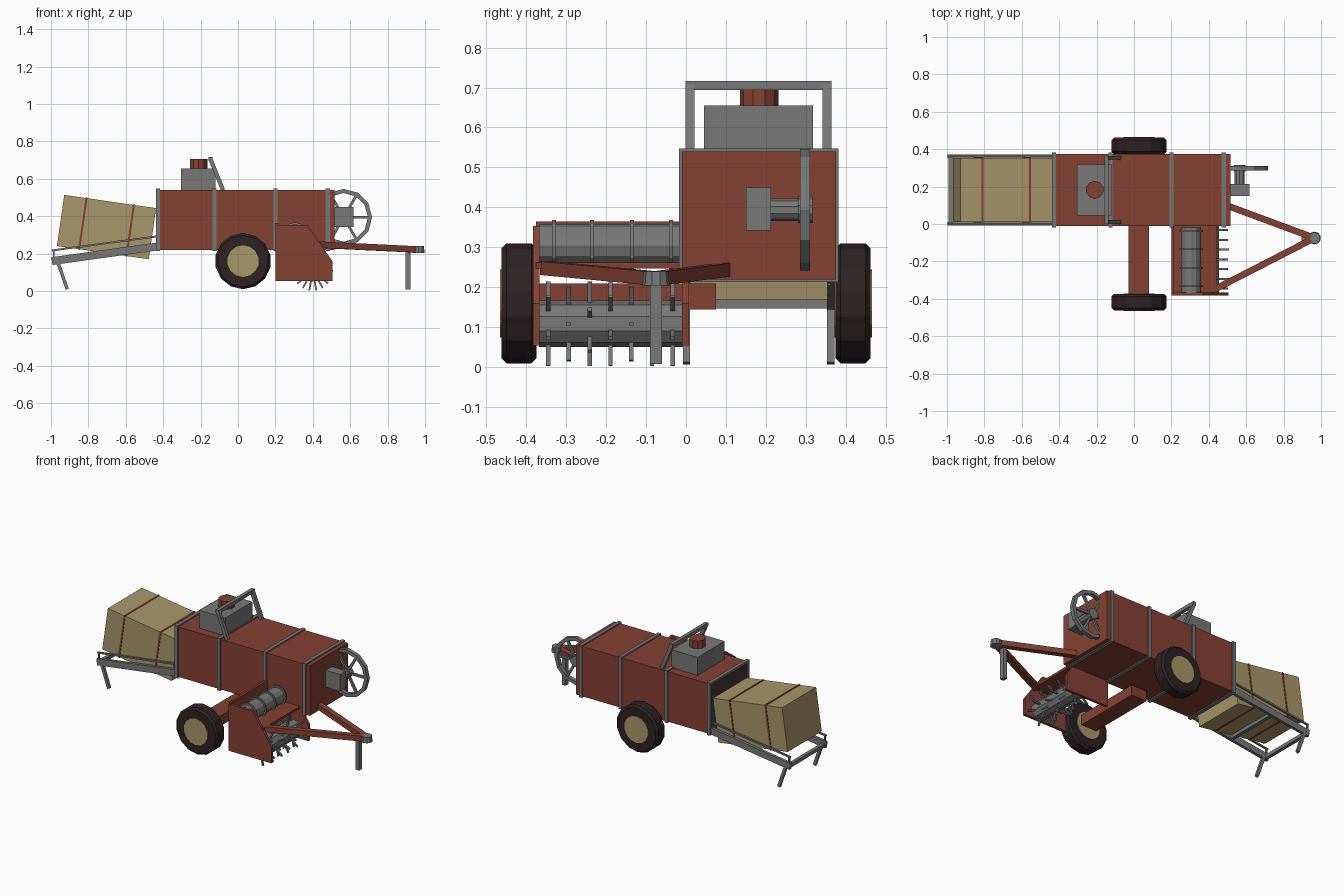
import bpy, bmesh, math
from mathutils import Vector, Matrix

if "Cube" in bpy.data.objects:
    bpy.data.objects.remove(bpy.data.objects["Cube"])


def material(name, r, g, b):
    m = bpy.data.materials.new(name)
    m.diffuse_color = (r, g, b, 1)
    m.use_nodes = True
    m.node_tree.nodes["Principled BSDF"].inputs["Base Color"].default_value = m.diffuse_color
    return m


RED = material("barn red", 0.235, 0.053, 0.034)
GREY = material("steel grey", 0.185, 0.188, 0.185)
TAN = material("straw tan", 0.40, 0.31, 0.145)
DARK = material("rubber dark", 0.026, 0.016, 0.018)


def finish(name, bm, *mats):
    bmesh.ops.recalc_face_normals(bm, faces=bm.faces)
    me = bpy.data.meshes.new(name)
    bm.to_mesh(me)
    bm.free()
    for m in mats:
        me.materials.append(m)
    ob = bpy.data.objects.new(name, me)
    bpy.context.collection.objects.link(ob)
    return ob


def add_box(bm, x0, x1, y0, y1, z0, z1):
    mat = Matrix.Translation(((x0 + x1) / 2, (y0 + y1) / 2, (z0 + z1) / 2))
    mat = mat @ Matrix.Diagonal((x1 - x0, y1 - y0, z1 - z0, 1))
    return bmesh.ops.create_cube(bm, size=1, matrix=mat)["verts"]


def add_bar(bm, p, q, w, h):
    p, q = Vector(p), Vector(q)
    d = q - p
    mat = Matrix.Translation((p + q) / 2) @ d.to_track_quat('X', 'Z').to_matrix().to_4x4()
    bmesh.ops.create_cube(bm, size=1, matrix=mat @ Matrix.Diagonal((d.length, w, h, 1)))


def add_cyl(bm, c, r, depth, n, axis='Y', r2=None):
    rot = Matrix.Rotation(math.pi / 2, 4, 'X') if axis == 'Y' else Matrix()
    return bmesh.ops.create_cone(bm, cap_ends=True, segments=n, radius1=r, radius2=r2 or r,
                                 depth=depth, matrix=Matrix.Translation(c) @ rot)["verts"]


def box(name, mat, *dims):
    bm = bmesh.new()
    add_box(bm, *dims)
    return finish(name, bm, mat)


def bars(name, mat, items):
    bm = bmesh.new()
    for it in items:
        add_bar(bm, *it)
    return finish(name, bm, mat)


def cyl(name, mat, *args, **kw):
    bm = bmesh.new()
    add_cyl(bm, *args, **kw)
    return finish(name, bm, mat)


def add_frame(bm, x, w, y0, y1, z0, z1, t):
    # rectangular hoop around the x axis
    a, b = x - w / 2, x + w / 2
    add_box(bm, a, b, y0, y1, z1 - t, z1)
    add_box(bm, a, b, y0, y1, z0, z0 + t)
    add_box(bm, a, b, y0, y0 + t, z0 + t, z1 - t)
    add_box(bm, a, b, y1 - t, y1, z0 + t, z1 - t)


# bale chamber, open at the rear with a dark interior
bm = bmesh.new()
add_box(bm, -0.43, 0.516, -0.01, 0.375, 0.22, 0.54)
bm.faces.ensure_lookup_table()
rear = min(bm.faces, key=lambda f: f.calc_center_median().x)
bmesh.ops.inset_region(bm, faces=[rear], thickness=0.015)
inner = bmesh.ops.extrude_face_region(bm, geom=[rear])
bmesh.ops.translate(bm, vec=(0.3, 0, 0), verts=[v for v in inner["geom"] if isinstance(v, bmesh.types.BMVert)])
if rear.is_valid:
    bmesh.ops.delete(bm, geom=[rear], context='FACES_ONLY')
for f in bm.faces:
    c = f.calc_center_median()
    if abs(c.x + 0.28) < 0.02 or abs(c.x + 0.13) < 0.01:
        f.material_index = 1
finish("bale_chamber", bm, RED, DARK)

# reinforcing bands
bm = bmesh.new()
for x in (-0.427, -0.125, 0.2, 0.48):
    add_frame(bm, x, 0.022, -0.018, 0.382, 0.213, 0.548, 0.014)
finish("chamber_bands", bm, GREY)

# knotter housing, cap and guard hoop on top
box("knotter_box", GREY, -0.305, -0.12, 0.045, 0.318, 0.54, 0.655)
cyl("knotter_cap", RED, (-0.21, 0.183, 0.675), 0.048, 0.06, 10, axis='Z')
top, base = (-0.147, 0.705), (-0.08, 0.54)
bars("guard_hoop", GREY, [((base[0], y, base[1]), (top[0], y, top[1]), 0.022, 0.022) for y in (0.01, 0.353)]
     + [((top[0], -0.001, top[1]), (top[0], 0.364, top[1]), 0.022, 0.022)])

# wheels and axle
for side, s in (("left", -1), ("right", 1)):
    bm = bmesh.new()
    add_cyl(bm, (0.027, s * 0.418, 0.16), 0.15, 0.087, 14)
    rims = [e for e in bm.edges if abs(e.verts[0].co.y - e.verts[1].co.y) < 1e-5]
    bmesh.ops.bevel(bm, geom=rims, offset=0.012, segments=1, affect='EDGES')
    finish(side + "_tyre", bm, DARK)
    cyl(side + "_wheel_hub", TAN, (0.027, s * 0.418, 0.16), 0.085, 0.094, 14)
box("axle", RED, -0.03, 0.08, -0.38, 0.075, 0.145, 0.21)

# pickup side plates
outline = [(0.2, 0.055), (0.505, 0.055), (0.505, 0.16), (0.37, 0.353), (0.2, 0.353)]
for name, y in (("outer", -0.383), ("inner", -0.01)):
    bm = bmesh.new()
    face = bm.faces.new([bm.verts.new((x, y, z)) for x, z in outline])
    ext = bmesh.ops.extrude_face_region(bm, geom=[face])
    bmesh.ops.translate(bm, vec=(0, 0.017, 0), verts=[v for v in ext["geom"] if isinstance(v, bmesh.types.BMVert)])
    finish("pickup_%s_plate" % name, bm, RED)

# auger trough
box("trough_back", RED, 0.2, 0.215, -0.375, -0.01, 0.25, 0.365)
box("trough_floor", RED, 0.2, 0.445, -0.375, -0.01, 0.247, 0.262)

# auger with flights
bm = bmesh.new()
add_cyl(bm, (0.305, -0.193, 0.305), 0.053, 0.35, 12)
for y in (-0.33, -0.235, -0.135, -0.037):
    add_cyl(bm, (0.305, y, 0.305), 0.063, 0.01, 12)
finish("auger", bm, GREY)

# pickup reel with tines
bm = bmesh.new()
add_cyl(bm, (0.4, -0.188, 0.109), 0.058, 0.36, 10)
for i in range(7):
    y = -0.345 + i * 0.052
    for k in range(6):
        a = math.radians(60 * k + 20 * i + 10)
        d = Vector((math.sin(a), 0, -math.cos(a)))
        c = Vector((0.4, y, 0.109))
        add_bar(bm, c + d * 0.04, c + d * 0.107, 0.011, 0.009)
finish("pickup_reel", bm, GREY)

# drawbar, hitch and stand
hitch = (0.965, -0.075, 0.222)
bars("drawbar", RED, [((0.48, 0.105, 0.245), hitch, 0.035, 0.034),
                      ((0.43, -0.35, 0.248), hitch, 0.035, 0.034)])
cyl("hitch", GREY, hitch, 0.034, 0.036, 10, axis='Z', r2=0.031)
box("hitch_stand", GREY, 0.895, 0.921, -0.09, -0.06, 0.008, 0.215)

# gearbox, shaft and flywheel at the front
box("gearbox", GREY, 0.51, 0.617, 0.15, 0.213, 0.342, 0.45)
cyl("flywheel_shaft", GREY, (0.565, 0.255, 0.394), 0.028, 0.12, 10)
bm = bmesh.new()
n = 12
rings = []
for r, y in ((0.152, 0.285), (0.152, 0.31), (0.13, 0.31), (0.13, 0.285)):
    rings.append([bm.verts.new((0.565 + r * math.cos(2 * math.pi * k / n), y,
                                0.394 + r * math.sin(2 * math.pi * k / n))) for k in range(n)])
for j in range(4):
    a, b = rings[j], rings[(j + 1) % 4]
    for k in range(n):
        bm.faces.new((a[k], a[(k + 1) % n], b[(k + 1) % n], b[k]))
for k in range(6):
    t = math.radians(60 * k)
    add_bar(bm, (0.565, 0.298, 0.394),
            (0.565 + 0.135 * math.cos(t), 0.298, 0.394 + 0.135 * math.sin(t)), 0.014, 0.014)
add_cyl(bm, (0.565, 0.298, 0.394), 0.033, 0.036, 10)
finish("flywheel", bm, GREY)

# rear bale chute: rails, thin side rods, rungs and legs
sides = (0.001, 0.362)
bars("chute_rails", GREY, [((-0.435, y, 0.238), (-0.995, y, 0.160), 0.018, 0.042) for y in sides])
bars("chute_rods", GREY, [((-0.435, y, 0.292), (-0.995, y, 0.217), 0.01, 0.01) for y in sides])
bars("chute_rungs", GREY, [((x, 0.0, z), (x, 0.362, z), 0.022, 0.022)
                           for x, z in ((-0.98, 0.158), (-0.72, 0.188), (-0.5, 0.216))])
bars("chute_posts", GREY, [((-0.985, y, 0.165), (-0.985, y, 0.217), 0.01, 0.01) for y in sides])
bars("chute_legs", GREY, [((-0.965, y, 0.16), (-0.913, y, 0.01), 0.018, 0.018) for y in sides])

# straw bale with twine
place = Matrix.Translation((-0.703, 0.182, 0.342)) @ Matrix.Rotation(math.radians(8.2), 4, 'Y')
bale = box("straw_bale", TAN, -0.248, 0.248, -0.172, 0.172, -0.138, 0.138)
bm = bmesh.new()
for x in (-0.128, 0.128):
    add_frame(bm, x, 0.011, -0.175, 0.175, -0.141, 0.141, 0.006)
twine = finish("bale_twine", bm, RED)
for ob in (bale, twine):
    ob.data.transform(place)
